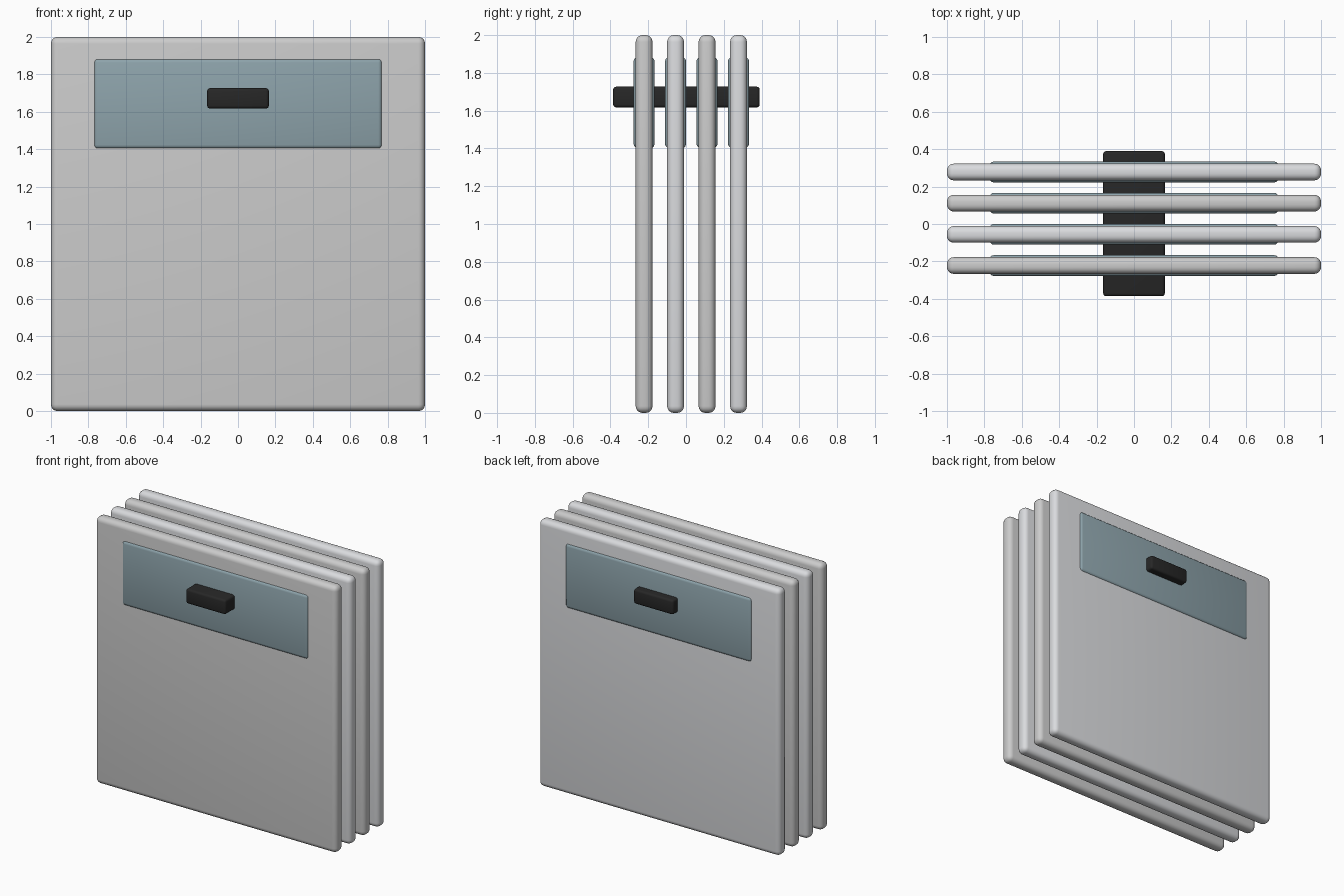
import bpy
from math import radians

if "Cube" in bpy.data.objects:
    bpy.data.objects.remove(bpy.data.objects["Cube"])


def material(name, rgb):
    m = bpy.data.materials.new(name)
    m.diffuse_color = (*rgb, 1)
    m.use_nodes = True
    m.node_tree.nodes["Principled BSDF"].inputs["Base Color"].default_value = m.diffuse_color
    return m


def rounded_box(name, center, size, radius, segments, mat):
    bpy.ops.mesh.primitive_cube_add(size=1, location=center)
    ob = bpy.context.object
    ob.name = name
    ob.scale = size
    bpy.ops.object.transform_apply(location=False, rotation=False, scale=True)
    bev = ob.modifiers.new("Bevel", "BEVEL")
    bev.width = radius
    bev.segments = segments
    bpy.ops.object.modifier_apply(modifier=bev.name)
    bpy.ops.object.shade_smooth_by_angle(angle=radians(35))
    ob.data.materials.append(mat)
    return ob


warm = material("warm_grey", (0.55, 0.55, 0.54))
pale = material("pale_grey", (0.70, 0.71, 0.73))
blue = material("slate_blue", (0.27, 0.37, 0.41))
black = material("black", (0.02, 0.02, 0.02))

# Four upright panels, each with an inlaid label plate showing on both faces
for i in range(4):
    y = -0.222 + i / 6
    rounded_box(f"panel_{i + 1}", (0, y, 1), (2, 0.089, 2), 0.036, 5,
                pale if i % 2 else warm)
    rounded_box(f"label_plate_{i + 1}", (0, y, 1.643), (1.54, 0.111, 0.48),
                0.02, 3, blue)

# Connecting bar through all the panels
rounded_box("connecting_bar", (0, 0.002, 1.672), (0.33, 0.776, 0.11), 0.016, 3, black)
